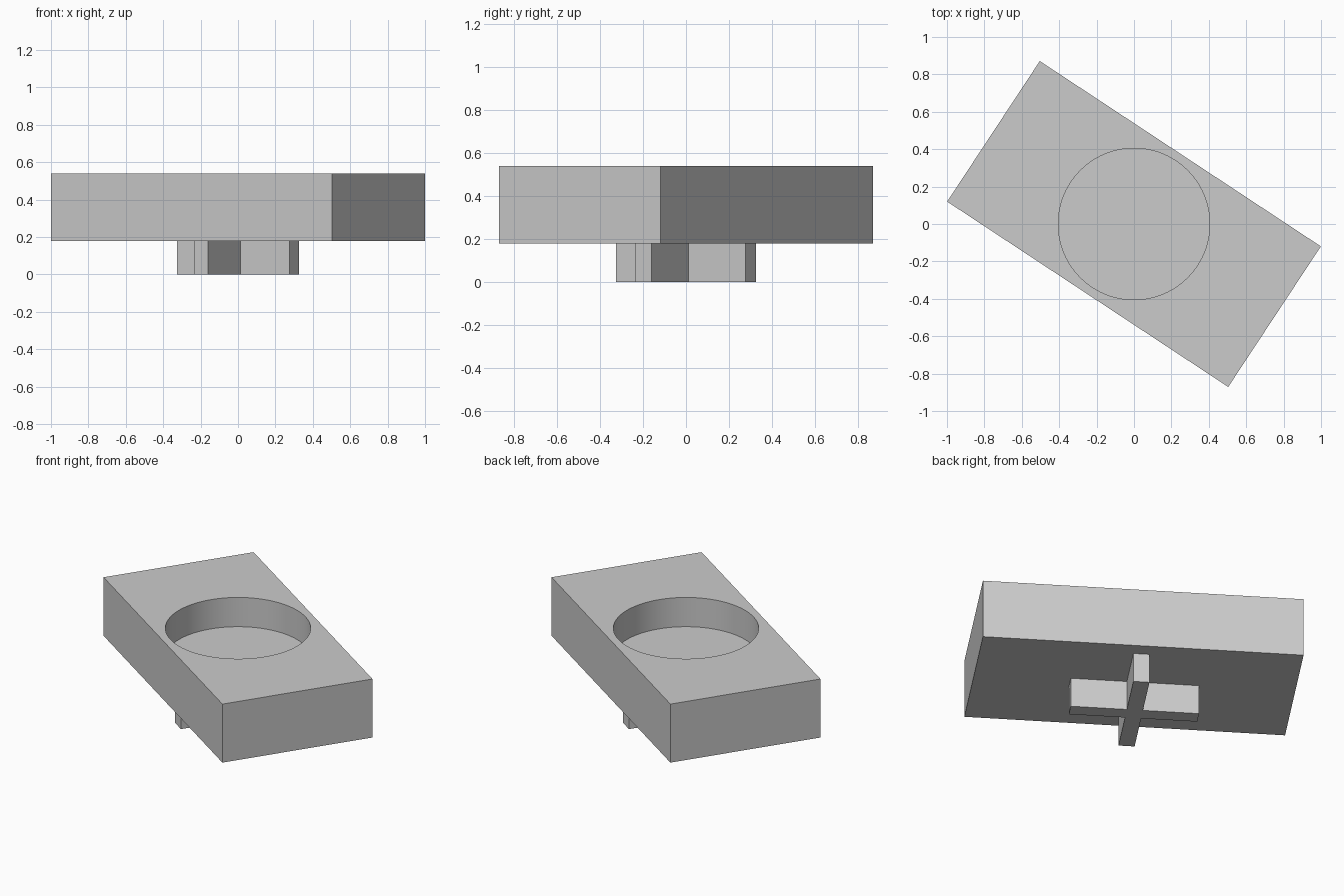
import bpy, bmesh, math
from mathutils import Matrix, Vector

default = bpy.data.objects.get("Cube")
if default:
    bpy.data.objects.remove(default, do_unlink=True)

TURN = math.radians(-33.4)      # the whole model is turned about z
BASE_Z, TOP_Z = 0.18, 0.54      # underside and top of the block
FLOOR_Z = 0.36                  # floor of the round pocket

grey = bpy.data.materials.new("plain grey")
grey.use_nodes = True
grey.diffuse_color = (0.6, 0.6, 0.6, 1)
grey.node_tree.nodes["Principled BSDF"].inputs["Base Color"].default_value = (0.6, 0.6, 0.6, 1)


def prism(name, outline, z0, z1):
    """Extrude a flat outline from z0 to z1 and turn it into place."""
    bm = bmesh.new()
    face = bm.faces.new([bm.verts.new((x, y, z0)) for x, y in outline])
    new = bmesh.ops.extrude_face_region(bm, geom=[face])["geom"]
    tops = [v for v in new if isinstance(v, bmesh.types.BMVert)]
    bmesh.ops.translate(bm, verts=tops, vec=(0, 0, z1 - z0))
    bmesh.ops.recalc_face_normals(bm, faces=bm.faces)
    bm.transform(Matrix.Rotation(TURN, 4, "Z"))
    mesh = bpy.data.meshes.new(name)
    bm.to_mesh(mesh)
    bm.free()
    mesh.materials.append(grey)
    obj = bpy.data.objects.new(name, mesh)
    bpy.context.collection.objects.link(obj)
    return obj


# Rectangular block
hx, hy = 0.9, 0.45
block = prism("block", [(-hx, -hy), (hx, -hy), (hx, hy), (-hx, hy)], BASE_Z, TOP_Z)

# Round pocket cut into the top
sides, radius = 96, 0.405
circle = [(radius * math.cos(math.tau * i / sides), radius * math.sin(math.tau * i / sides))
          for i in range(sides)]
cutter = prism("pocket_cutter", circle, FLOOR_Z, TOP_Z + 0.1)
cutter.hide_render = True
cut = block.modifiers.new("pocket", "BOOLEAN")
cut.operation = "DIFFERENCE"
cut.solver = "EXACT"
cut.object = cutter
bpy.ops.object.select_all(action="DESELECT")
block.select_set(True)
bpy.context.view_layer.objects.active = block
bpy.ops.object.modifier_apply(modifier=cut.name)
bpy.data.objects.remove(cutter, do_unlink=True)
bpy.ops.object.shade_smooth_by_angle(angle=math.radians(30))

# Cross-shaped key underneath: one arm repeated by quarter turns
arm, half = 0.36, 0.045
outline = []
for quarter in range(4):
    rot = Matrix.Rotation(quarter * math.pi / 2, 2)
    outline += [rot @ Vector(p) for p in ((arm, -half), (arm, half), (half, half))]
prism("cross_key", outline, 0, BASE_Z)
